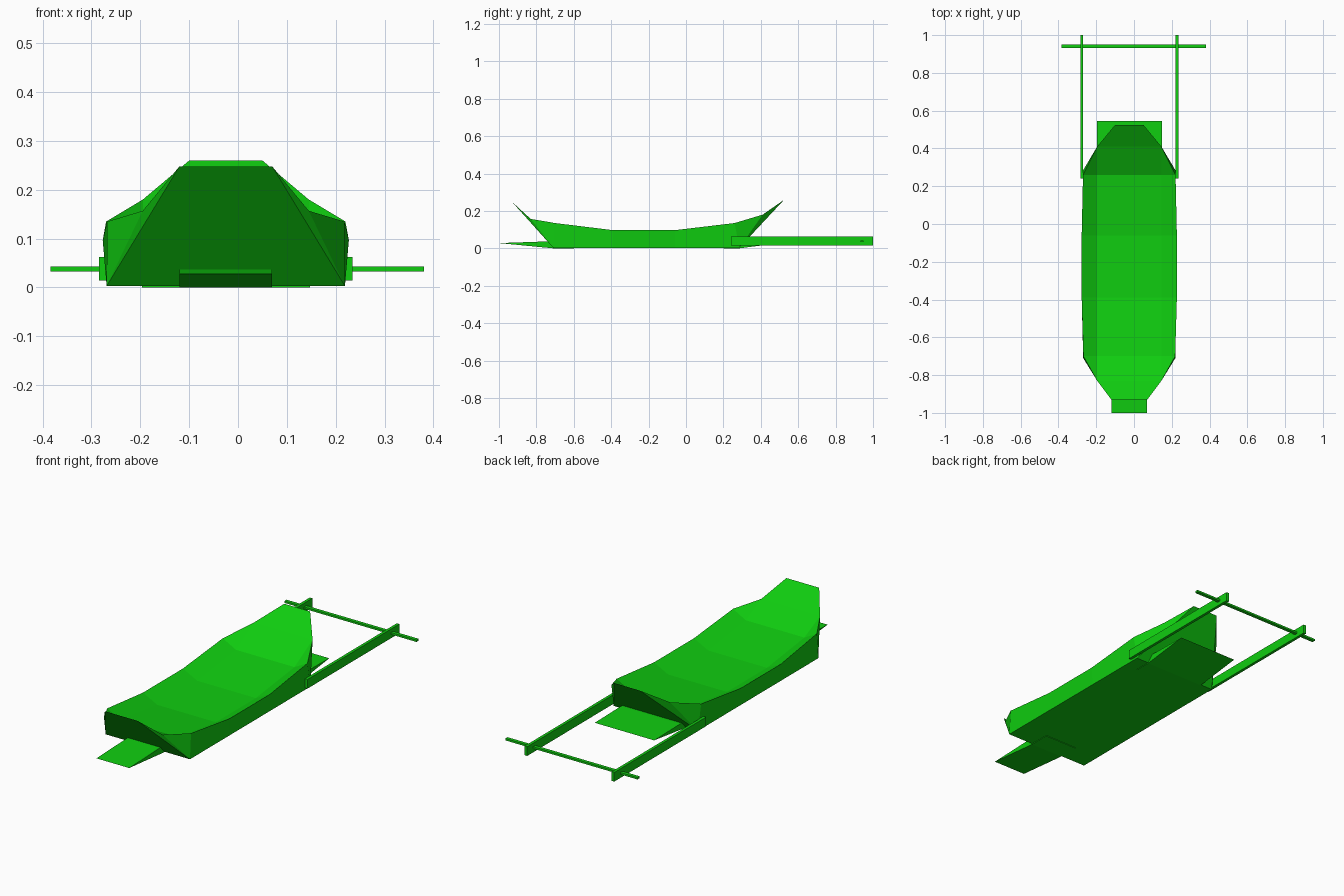
import bpy, bmesh
from mathutils import Vector

if "Cube" in bpy.data.objects:
    bpy.data.objects.remove(bpy.data.objects["Cube"])

CX = -0.025  # centre line of the hull

green = bpy.data.materials.new("bright green")
green.diffuse_color = (0.005, 0.61, 0.005, 1)
green.use_nodes = True
green.node_tree.nodes["Principled BSDF"].inputs["Base Color"].default_value = green.diffuse_color


def finish(name, bm):
    bmesh.ops.remove_doubles(bm, verts=bm.verts, dist=1e-4)
    bmesh.ops.recalc_face_normals(bm, faces=bm.faces)
    me = bpy.data.meshes.new(name)
    bm.to_mesh(me)
    bm.free()
    me.materials.append(green)
    ob = bpy.data.objects.new(name, me)
    bpy.context.collection.objects.link(ob)
    return ob


def box(name, lo, hi):
    bm = bmesh.new()
    bmesh.ops.create_cube(bm, size=1)
    lo, hi = Vector(lo), Vector(hi)
    for v in bm.verts:
        v.co = (lo + hi) / 2 + v.co * (hi - lo)
    return finish(name, bm)


def wedge(name, half, profile):
    """Extrude a (y, z) side profile across the hull width."""
    bm = bmesh.new()
    f = bm.faces.new([bm.verts.new((CX - half, y, z)) for y, z in profile])
    ext = bmesh.ops.extrude_face_region(bm, geom=[f])["geom"]
    bmesh.ops.translate(bm, vec=(2 * half, 0, 0),
                        verts=[v for v in ext if isinstance(v, bmesh.types.BMVert)])
    return finish(name, bm)


# hull stations: y, rim half width, rim height, floor half width, floor height
stations = [
    (-0.93, 0.095, 0.248, 0.095, 0.248),
    (-0.83, 0.170, 0.157, 0.170, 0.157),
    (-0.70, 0.243, 0.135, 0.170, 0.095),
    (-0.39, 0.252, 0.097, 0.170, 0.055),
    (-0.06, 0.252, 0.097, 0.170, 0.055),
    (0.26, 0.245, 0.135, 0.170, 0.095),
    (0.41, 0.170, 0.180, 0.170, 0.180),
    (0.525, 0.075, 0.260, 0.075, 0.260),
]
bm = bmesh.new()
rows = []
for y, rx, rz, fx, fz in stations:
    by = -0.71 if y < -0.6 else 0.285 if y > 0.2 else y
    half = [(0.244, by, 0.003), (rx, y, rz), (fx, y, fz)]
    pts = [(-x, yy, z) for x, yy, z in half] + half[::-1]
    rows.append([bm.verts.new((CX + x, yy, z)) for x, yy, z in pts])
for a, b in zip(rows, rows[1:]):
    for i in range(6):
        j = (i + 1) % 6
        bm.faces.new((a[i], a[j], b[j], b[i]))
for r in (rows[0], rows[-1]):
    bm.faces.new((r[0], r[1], r[4], r[5]))
finish("hull", bm)

# thin ramps under both ends
wedge("front_ramp", 0.095, [(-1.0, 0.028), (-0.74, 0.037), (-0.6, 0.03), (-0.6, 0), (-0.71, 0)])
wedge("rear_ramp", 0.172, [(0.545, 0.033), (0.33, 0.037), (0.2, 0.03), (0.2, 0), (0.285, 0)])

# towing poles and cross handle
for side, name in ((-1, "left_pole"), (1, "right_pole")):
    x = CX + side * 0.252
    box(name, (x - 0.0075, 0.24, 0.014), (x + 0.0075, 1.0, 0.062))
box("cross_handle", (-0.384, 0.932, 0.033), (0.381, 0.95, 0.043))
